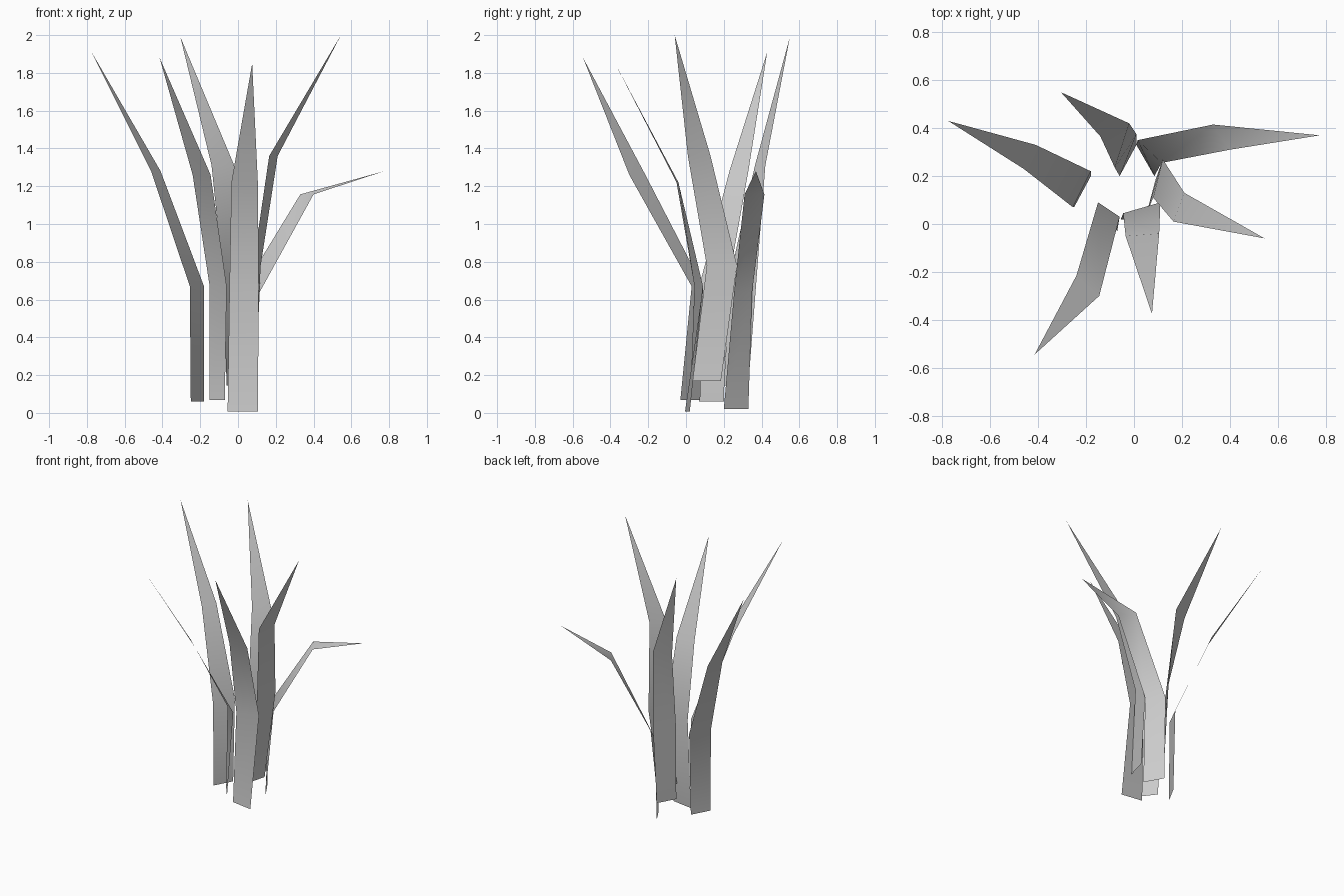
import bpy
import bmesh


def blade(name, sections, tip):
    """Thin leaf sheet: each section is left x, y, right x, y, height; ends in a point."""
    bm = bmesh.new()
    rows = [(bm.verts.new((ax, ay, z)), bm.verts.new((bx, by, z)))
            for ax, ay, bx, by, z in sections]
    for (a, b), (c, d) in zip(rows, rows[1:]):
        bm.faces.new((a, b, d, c))
    bm.faces.new((*rows[-1], bm.verts.new(tip)))
    for f in bm.faces:
        f.smooth = True
    mesh = bpy.data.meshes.new(name)
    bm.to_mesh(mesh)
    bm.free()
    obj = bpy.data.objects.new(name, mesh)
    bpy.context.collection.objects.link(obj)
    return obj


# Leaf leaning left
blade("left_leaf", [(-.25, .07, -.18, .20, .06), (-.255, .07, -.18, .22, .67),
                    (-.46, .23, -.41, .33, 1.28)], (-.775, .43, 1.91))

# Leaf leaning back
blade("back_leaf", [(-.06, .20, .01, .33, .145), (-.08, .235, .01, .375, .73),
                    (-.14, .365, -.02, .42, 1.31)], (-.305, .55, 1.99))

# Low bent leaf on the right
blade("low_right_leaf", [(.085, .20, .01, .33, .02), (.115, .255, .015, .35, .64),
                         (.40, .31, .33, .415, 1.157)], (.775, .37, 1.28))

# Tall leaf on the right
blade("tall_right_leaf", [(.05, .035, .09, .185, .17), (.08, .11, .12, .27, .78),
                          (.165, .01, .21, .13, 1.36)], (.545, -.06, 2.0))

# Leaf leaning forward
blade("front_leaf", [(-.055, .02, .105, -.005, .007), (-.045, .045, .11, .09, .67),
                     (-.035, -.05, .105, -.04, 1.22)], (.075, -.375, 1.85))

# Leaf leaning front left
blade("front_left_leaf", [(-.15, .075, -.07, -.03, .067), (-.15, .09, -.06, .03, .67),
                          (-.24, -.215, -.145, -.30, 1.26)], (-.415, -.545, 1.88))
